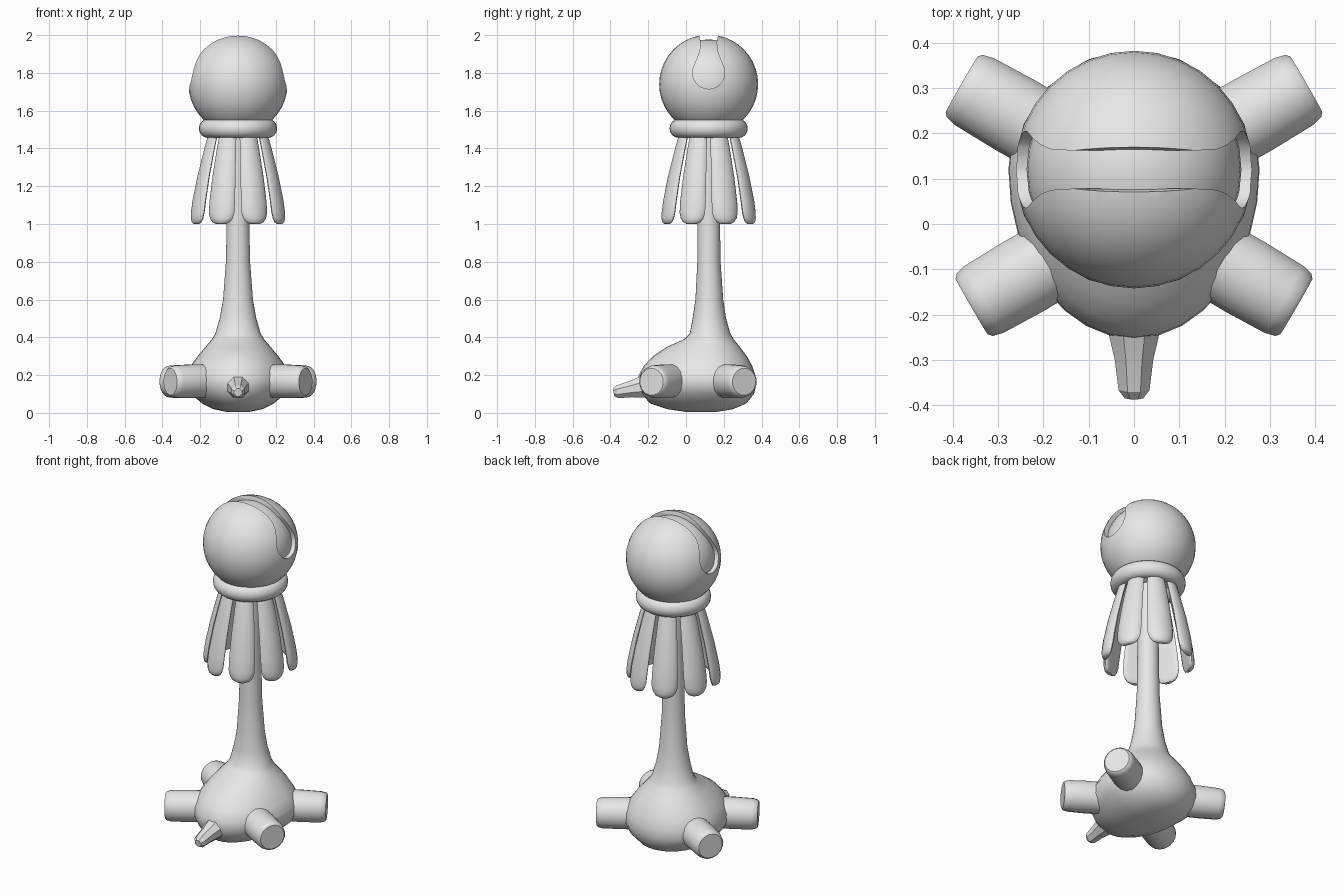
import bpy, bmesh, math
from math import sin, cos, pi
from mathutils import Vector

old = bpy.data.objects.get("Cube")
if old:
    bpy.data.objects.remove(old, do_unlink=True)

grey = bpy.data.materials.new("plain_grey")
grey.use_nodes = True
grey.diffuse_color = (0.8, 0.8, 0.8, 1)
grey.node_tree.nodes["Principled BSDF"].inputs["Base Color"].default_value = grey.diffuse_color

AXIS_Y = 0.12          # neck, collar and head share this centre line
HEAD = Vector((0, AXIS_Y, 1.74))


def add_object(name, bm):
    bmesh.ops.recalc_face_normals(bm, faces=bm.faces)
    mesh = bpy.data.meshes.new(name)
    bm.to_mesh(mesh)
    bm.free()
    mesh.materials.append(grey)
    ob = bpy.data.objects.new(name, mesh)
    bpy.context.collection.objects.link(ob)
    return ob


def smooth(ob, angle=35):
    bpy.ops.object.select_all(action='DESELECT')
    ob.select_set(True)
    bpy.context.view_layer.objects.active = ob
    for mod in list(ob.modifiers):
        bpy.ops.object.modifier_apply(modifier=mod.name)
    bpy.ops.object.shade_smooth_by_angle(angle=math.radians(angle))


def loft(name, rings):
    """Skin a list of equal-length closed rings and cap both ends."""
    bm = bmesh.new()
    rows = [[bm.verts.new(p) for p in ring] for ring in rings]
    n = len(rows[0])
    for a, b in zip(rows, rows[1:]):
        for i in range(n):
            bm.faces.new((a[i], a[(i + 1) % n], b[(i + 1) % n], b[i]))
    bm.faces.new(rows[0])
    bm.faces.new(rows[-1])
    return add_object(name, bm)


def tube(name, start, end, profile, sides):
    """Round peg along an axis; profile holds (fraction along, radius)."""
    start, end = Vector(start), Vector(end)
    d = (end - start).normalized()
    u = d.cross(Vector((0, 0, 1))).normalized()
    v = u.cross(d)
    turns = [2 * pi * (i + 0.5) / sides for i in range(sides)]
    return loft(name, [[start.lerp(end, t) + r * (u * cos(a) + v * sin(a)) for a in turns]
                       for t, r in profile])


def sphere(name, radius):
    bm = bmesh.new()
    bmesh.ops.create_uvsphere(bm, u_segments=32, v_segments=20, radius=radius)
    bmesh.ops.translate(bm, verts=bm.verts, vec=HEAD)
    return add_object(name, bm)


# Egg-shaped body flowing into the neck: z, half width, front y, back y
sections = [
    (0.005, 0.06, 0.0, 0.16), (0.02, 0.13, -0.10, 0.25), (0.05, 0.19, -0.19, 0.32),
    (0.10, 0.25, -0.235, 0.36), (0.15, 0.277, -0.253, 0.372), (0.20, 0.275, -0.25, 0.367),
    (0.25, 0.25, -0.222, 0.35), (0.30, 0.214, -0.175, 0.322), (0.35, 0.172, -0.10, 0.285),
    (0.39, 0.138, -0.01, 0.252), (0.42, 0.12, 0.02, 0.235), (0.50, 0.097, 0.035, 0.212),
    (0.60, 0.079, 0.05, 0.197), (0.80, 0.064, 0.06, 0.183), (1.0, 0.06, 0.06, 0.18),
    (1.5, 0.055, 0.065, 0.175)]
rings = []
for z, w, front, back in sections:
    ring = []
    for i in range(32):
        a = 2 * pi * i / 32
        reach = back - AXIS_Y if sin(a) > 0 else AXIS_Y - front
        ring.append((w * cos(a), AXIS_Y + reach * sin(a), z))
    rings.append(ring)
smooth(loft("body_and_neck", rings), 50)

# Four stubby legs and the front spout
leg_profile = [(0, 0.088), (0.5, 0.09), (0.88, 0.087), (0.97, 0.081), (1, 0.072)]
for side, word in ((1, "left"), (-1, "right")):
    smooth(tube(f"front_{word}_leg", (side * 0.13, -0.05, 0.17),
                (side * 0.358, -0.182, 0.165), leg_profile, 16))
    smooth(tube(f"back_{word}_leg", (side * 0.14, 0.17, 0.17),
                (side * 0.38, 0.308, 0.165), leg_profile, 16))
smooth(tube("front_spout", (0, -0.19, 0.145), (0, -0.383, 0.108),
            [(0, 0.07), (0.3, 0.058), (0.55, 0.046), (0.9, 0.037), (1, 0.022)], 8), 25)

# Ring collar: rounded band swept around the neck
bm = bmesh.new()
band = []
for i in range(16):
    a = 2 * pi * i / 16
    band.append(bm.verts.new((0.16 + 0.047 * cos(a), AXIS_Y, 1.506 + 0.05 * sin(a))))
edges = [bm.edges.new((band[i], band[(i + 1) % 16])) for i in range(16)]
bmesh.ops.spin(bm, geom=band + edges, cent=(0, AXIS_Y, 0), axis=(0, 0, 1),
               angle=2 * pi, steps=40, use_merge=True)
bmesh.ops.remove_doubles(bm, verts=bm.verts, dist=0.0005)
smooth(add_object("collar", bm), 60)


# Skirt of eight hanging petals with rounded tips: z, radius out, half width, half thickness
petal_rows = [
    (1.50, 0.135, 0.046, 0.016), (1.40, 0.163, 0.055, 0.018), (1.25, 0.20, 0.066, 0.02),
    (1.12, 0.225, 0.073, 0.022), (1.06, 0.233, 0.073, 0.022), (1.03, 0.236, 0.065, 0.021),
    (1.01, 0.236, 0.050, 0.018), (1.0, 0.235, 0.028, 0.01)]
for k in range(8):
    turn = pi / 8 + k * pi / 4
    out, across = Vector((cos(turn), sin(turn), 0)), Vector((-sin(turn), cos(turn), 0))
    rings = []
    for z, r, w, t in petal_rows:
        ring = []
        for i in range(16):
            a = 2 * pi * i / 16
            s = cos(a)
            depth = r + t * sin(a) - 0.18 * w * s * s + 0.006
            ring.append(out * depth + across * (w * s) + Vector((0, AXIS_Y, z)))
        rings.append(ring)
    smooth(loft(f"petal_{k + 1}", rings), 50)

# Head with a keyhole-shaped slot running over the top from side to side
head = sphere("head", 0.262)
half = [(0.085 * sin(a), 1.80 - 0.085 * cos(a)) for a in [pi * i / 14 for i in range(10)]]
half += [(0.055, 1.89), (0.045, 1.92), (0.042, 1.96), (0.05, 2.0), (0.055, 2.1)]
outline = half + [(-y, z) for y, z in reversed(half[1:])]
cutter = loft("slot_cutter", [[(x, AXIS_Y + y, z) for y, z in outline] for x in (-0.4, 0.4)])
cutter.hide_render = True
cut = head.modifiers.new("slot", 'BOOLEAN')
cut.operation = 'DIFFERENCE'
cut.solver = 'EXACT'
cut.object = cutter
smooth(head)
bpy.data.objects.remove(cutter, do_unlink=True)

# Smooth floor seen inside the slot
smooth(sphere("slot_floor", 0.237))
